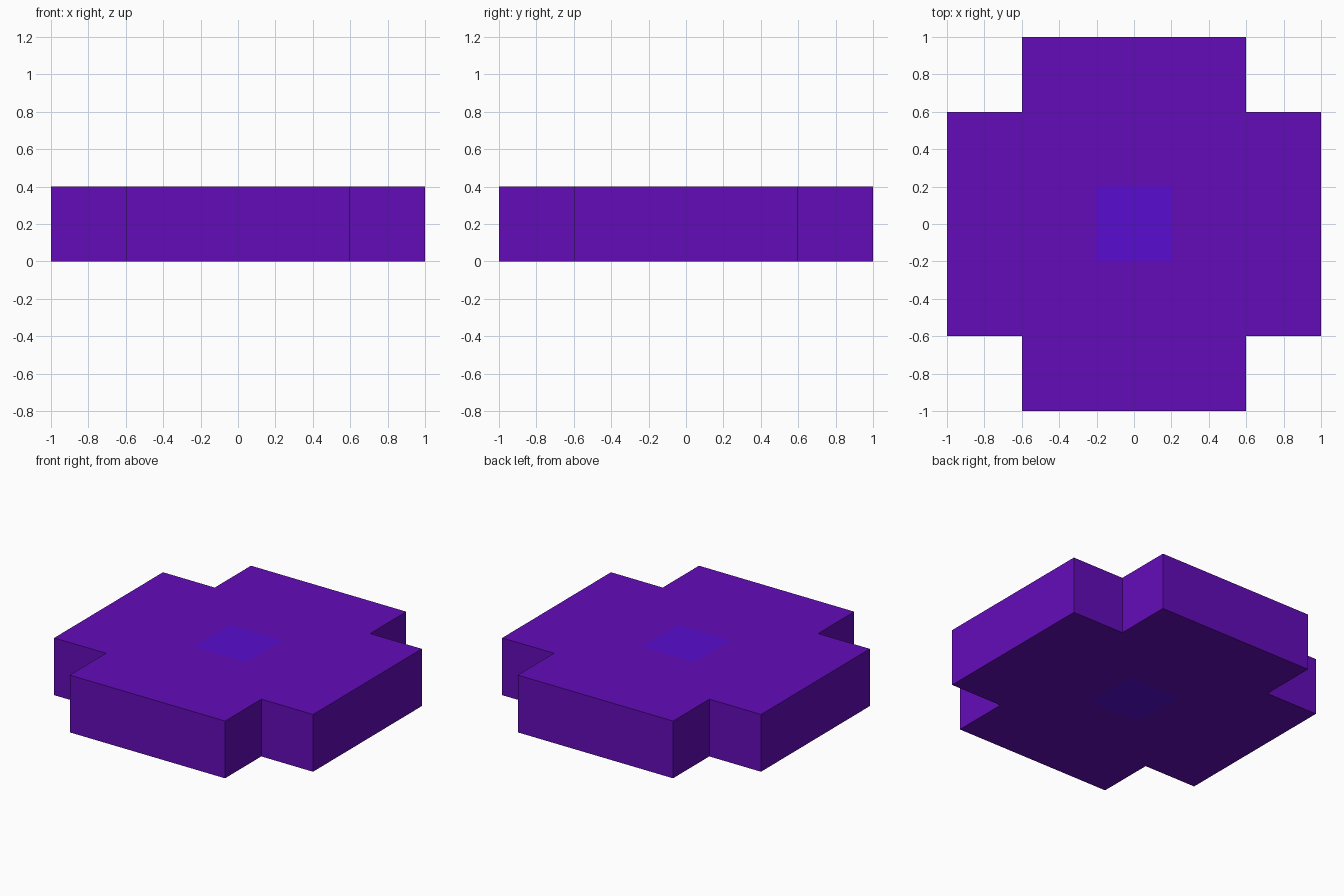
import bpy
import bmesh

if "Cube" in bpy.data.objects:
    bpy.data.objects.remove(bpy.data.objects["Cube"])


def make_material(name, rgb):
    """Material from sRGB 0-255 values, stored as linear."""
    lin = [c / 255 / 12.92 if c / 255 <= 0.04045 else ((c / 255 + 0.055) / 1.055) ** 2.4 for c in rgb]
    mat = bpy.data.materials.new(name)
    mat.diffuse_color = (*lin, 1.0)
    mat.use_nodes = True
    mat.node_tree.nodes["Principled BSDF"].inputs["Base Color"].default_value = mat.diffuse_color
    return mat


HEIGHT = 0.4
bm = bmesh.new()

# Plate outline: 5 x 5 tiles with the four corner tiles removed
bmesh.ops.create_grid(bm, x_segments=5, y_segments=5, size=1.0)
corners = [f for f in bm.faces
           if min(abs(f.calc_center_median().x), abs(f.calc_center_median().y)) > 0.6]
bmesh.ops.delete(bm, geom=corners, context='FACES')

# Thickness
result = bmesh.ops.extrude_face_region(bm, geom=bm.faces[:], use_keep_orig=True)
top_verts = [g for g in result["geom"] if isinstance(g, bmesh.types.BMVert)]
bmesh.ops.translate(bm, verts=top_verts, vec=(0, 0, HEIGHT))
bmesh.ops.recalc_face_normals(bm, faces=bm.faces[:])

# Centre tile is blue on top and bottom
for f in bm.faces:
    c = f.calc_center_median()
    f.material_index = 1 if max(abs(c.x), abs(c.y)) < 0.1 else 0

mesh = bpy.data.meshes.new("cross_plate")
bm.to_mesh(mesh)
bm.free()
mesh.materials.append(make_material("purple", (99, 12, 185)))
mesh.materials.append(make_material("blue violet", (89, 13, 208)))
plate = bpy.data.objects.new("cross_plate", mesh)
bpy.context.collection.objects.link(plate)
